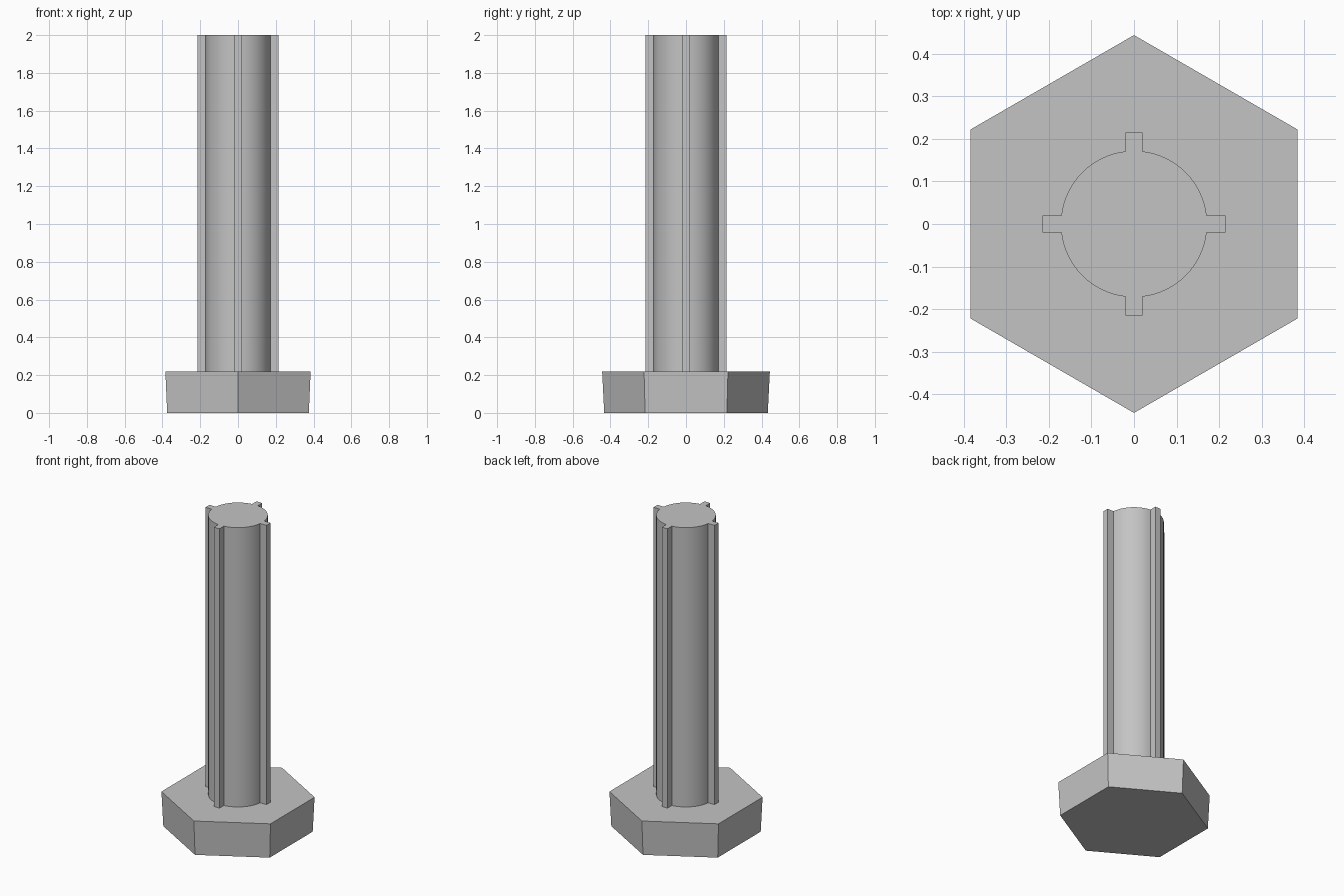
import bpy, bmesh
from math import sin, cos, asin, pi, radians
from mathutils import Matrix, Vector

cube = bpy.data.objects.get("Cube")
if cube:
    bpy.data.objects.remove(cube)

HEAD_TOP = 0.22
SHAFT_R = 0.172
RIB_R = 0.215
RIB_HALF = 0.02

grey = bpy.data.materials.new("plain grey")
grey.use_nodes = True
colour = (0.55, 0.55, 0.55, 1)
grey.diffuse_color = colour
grey.node_tree.nodes["Principled BSDF"].inputs["Base Color"].default_value = colour


def loft(name, lower, upper, z0, z1):
    """Closed solid between two outlines with the same number of points."""
    bm = bmesh.new()
    a = [bm.verts.new((p.x, p.y, z0)) for p in lower]
    b = [bm.verts.new((p.x, p.y, z1)) for p in upper]
    n = len(a)
    for i in range(n):
        j = (i + 1) % n
        bm.faces.new((a[i], a[j], b[j], b[i]))
    bm.faces.new(a[::-1])
    bm.faces.new(b)
    mesh = bpy.data.meshes.new(name)
    bm.to_mesh(mesh)
    bm.free()
    mesh.materials.append(grey)
    obj = bpy.data.objects.new(name, mesh)
    bpy.context.collection.objects.link(obj)
    return obj


def hexagon(radius):
    return [Vector((radius * sin(-k * pi / 3), radius * cos(k * pi / 3))) for k in range(6)]


# Hexagonal head, slightly tapered towards the bottom
loft("hex_head", hexagon(0.433), hexagon(0.444), 0, HEAD_TOP)

# Round shaft with four square ribs: one quarter outline, turned four times
edge = asin(RIB_HALF / SHAFT_R)
steps = 16
quarter = [Vector((RIB_R, -RIB_HALF)), Vector((RIB_R, RIB_HALF))]
for i in range(steps + 1):
    t = edge + (pi / 2 - 2 * edge) * i / steps
    quarter.append(Vector((SHAFT_R * cos(t), SHAFT_R * sin(t))))
outline = [Matrix.Rotation(k * pi / 2, 2) @ p for k in range(4) for p in quarter]
shaft = loft("ribbed_shaft", outline, outline, HEAD_TOP - 0.02, 2)

# Smooth the round wall, keep the ribs and rims sharp
bpy.ops.object.select_all(action="DESELECT")
shaft.select_set(True)
bpy.context.view_layer.objects.active = shaft
bpy.ops.object.shade_smooth_by_angle(angle=radians(30))
